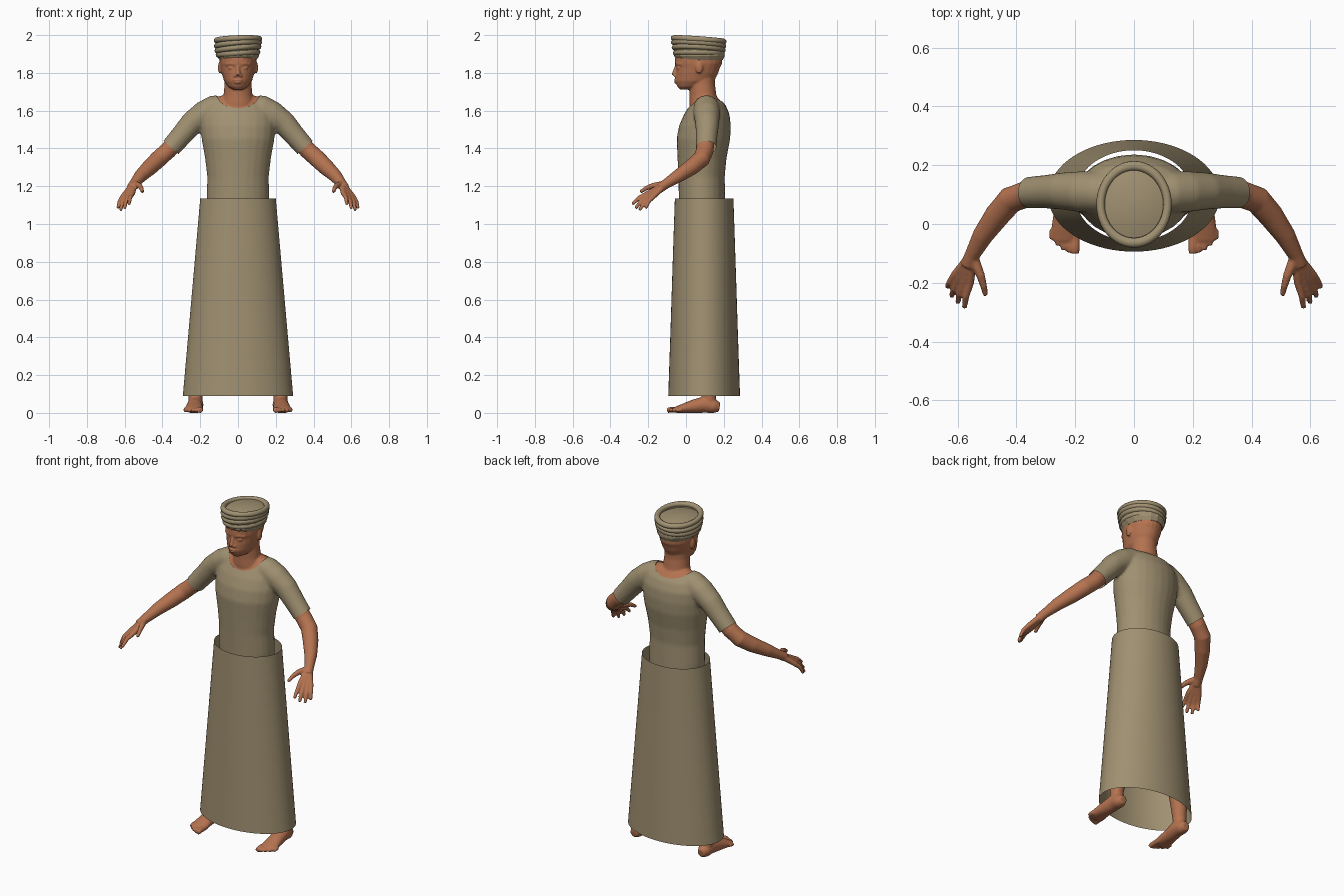
import bpy, bmesh
from math import sin, cos, pi, radians
from mathutils import Vector, Matrix

if "Cube" in bpy.data.objects:
    bpy.data.objects.remove(bpy.data.objects["Cube"])


def material(name, rgb):
    m = bpy.data.materials.new(name)
    m.use_nodes = True
    m.diffuse_color = (*rgb, 1)
    bsdf = m.node_tree.nodes["Principled BSDF"]
    bsdf.inputs["Base Color"].default_value = (*rgb, 1)
    bsdf.inputs["Roughness"].default_value = 0.8
    return m


cloth = material("beige cloth", (0.35, 0.28, 0.165))
skin = material("brown skin", (0.46, 0.17, 0.08))


def tube(bm, rows, side=1, level=False, sides=24, cap=True):
    """Loft ellipses along rows of (x, y, z, radius, flatness)."""
    centres = [Vector((r[0] * side, r[1], r[2])) for r in rows]
    rings = []
    for i, row in enumerate(rows):
        t = (centres[min(i + 1, len(rows) - 1)] - centres[max(i - 1, 0)]).normalized()
        if level:
            t = Vector((0, 0, 1))
        ref = Vector((0, 1, 0)) if abs(t.z) > 0.9 else Vector((0, 0, 1))
        u = t.cross(ref).normalized()
        v = u.cross(t)
        flat = row[4] if len(row) > 4 else 1
        rings.append([bm.verts.new(centres[i] + row[3] * (u * cos(a) + v * sin(a) * flat))
                      for a in (2 * pi * k / sides for k in range(sides))])
    for a, b in zip(rings, rings[1:]):
        for k in range(sides):
            n = (k + 1) % sides
            bm.faces.new((a[k], a[n], b[n], b[k]))
    if cap:
        bm.faces.new(rings[0][::-1])
        bm.faces.new(rings[-1])


def stack(bm, rows, grow=0, **kw):
    """Loft level ellipses from rows of (z, centre y, half width, half depth)."""
    tube(bm, [(0, cy, z, rx + grow, (ry + grow) / (rx + grow)) for z, cy, rx, ry in rows],
         level=True, **kw)


def ball(bm, centre, size):
    bmesh.ops.create_uvsphere(bm, u_segments=16, v_segments=10, radius=1,
                              matrix=Matrix.Translation(centre) @ Matrix.Diagonal((*size, 1)))


def finish(name, bm, mat, angle=40):
    bmesh.ops.recalc_face_normals(bm, faces=bm.faces)
    mesh = bpy.data.meshes.new(name)
    bm.to_mesh(mesh)
    bm.free()
    mesh.materials.append(mat)
    ob = bpy.data.objects.new(name, mesh)
    bpy.context.collection.objects.link(ob)
    smooth(ob, angle)
    return ob


def smooth(ob, angle=40):
    bpy.ops.object.select_all(action='DESELECT')
    ob.select_set(True)
    bpy.context.view_layer.objects.active = ob
    bpy.ops.object.shade_smooth_by_angle(angle=radians(angle))


def bake(ob, mat):
    """Apply the modifiers."""
    graph = bpy.context.evaluated_depsgraph_get()
    mesh = bpy.data.meshes.new_from_object(ob.evaluated_get(graph))
    ob.modifiers.clear()
    ob.data = mesh
    mesh.materials.clear()
    mesh.materials.append(mat)


def blend(ob, mat, voxel, repeat=4):
    """Fuse overlapping pieces into one soft surface."""
    m = ob.modifiers.new("fuse", 'REMESH')
    m.mode = 'VOXEL'
    m.voxel_size = voxel
    s = ob.modifiers.new("soften", 'SMOOTH')
    s.factor, s.iterations = 0.5, repeat
    bake(ob, mat)
    for v in ob.data.vertices:
        v.co.z = max(v.co.z, 0)
    smooth(ob, 60)


torso = [(0.95, 0.09, 0.15, 0.12), (1.13, 0.085, 0.163, 0.12), (1.25, 0.082, 0.16, 0.12),
         (1.35, 0.085, 0.172, 0.127), (1.45, 0.092, 0.19, 0.139), (1.52, 0.1, 0.195, 0.134),
         (1.58, 0.11, 0.19, 0.118), (1.63, 0.115, 0.165, 0.092), (1.665, 0.11, 0.125, 0.066),
         (1.685, 0.105, 0.08, 0.045)]
sleeve = [(0.07, 0.108, 1.625, 0.062), (0.125, 0.108, 1.612, 0.07), (0.18, 0.11, 1.582, 0.07),
          (0.245, 0.112, 1.533, 0.063), (0.3, 0.11, 1.468, 0.057), (0.355, 0.107, 1.405, 0.054),
          (0.38, 0.106, 1.377, 0.054)]

# Shirt with short sleeves
bm = bmesh.new()
stack(bm, torso, 0.003)
for s in (1, -1):
    tube(bm, sleeve, s)
shirt = finish("shirt", bm, cloth)
blend(shirt, cloth, 0.009, 6)

# Scooped neckline
bm = bmesh.new()
stack(bm, [(1.56, 0.103, 0.116, 0.092), (1.8, 0.103, 0.116, 0.092)], sides=64)
cutter = finish("neckline_cutter", bm, cloth)
cutter.hide_render = True
cut = shirt.modifiers.new("neckline", 'BOOLEAN')
cut.operation, cut.solver, cut.object = 'DIFFERENCE', 'EXACT', cutter
bake(shirt, cloth)
bpy.data.objects.remove(cutter)

# Straight sleeve cuffs
bm = bmesh.new()
bm.from_mesh(shirt.data)
for s in (1, -1):
    faces = [f for f in bm.faces if f.calc_center_median().x * s > 0.25]
    geom = set(faces) | {e for f in faces for e in f.edges} | {v for f in faces for v in f.verts}
    bmesh.ops.bisect_plane(bm, geom=list(geom), plane_co=(0.355 * s, 0.107, 1.405),
                           plane_no=(0.66 * s, 0, -0.75), clear_outer=True)
bm.to_mesh(shirt.data)
bm.free()
smooth(shirt, 50)

# Head, neck and upper chest
bm = bmesh.new()
stack(bm, torso[4:], -0.005)
for s in (1, -1):
    tube(bm, [(x, y, z, r - 0.007) for x, y, z, r in sleeve[:4]], s)
stack(bm, [(1.5, 0.105, 0.1, 0.08), (1.64, 0.1, 0.09, 0.082), (1.68, 0.09, 0.077, 0.071),
           (1.74, 0.085, 0.071, 0.068), (1.8, 0.085, 0.07, 0.07)])
stack(bm, [(1.712, -0.002, 0.026, 0.03), (1.727, 0.02, 0.052, 0.066), (1.757, 0.046, 0.074, 0.103),
           (1.8, 0.058, 0.087, 0.113), (1.828, 0.064, 0.093, 0.116), (1.85, 0.066, 0.097, 0.125),
           (1.88, 0.067, 0.098, 0.125), (1.93, 0.068, 0.09, 0.11)])
tube(bm, [(0, -0.048, 1.84, 0.009), (0, -0.058, 1.81, 0.011), (0, -0.064, 1.787, 0.013)])
ball(bm, (0, -0.052, 1.762), (0.025, 0.012, 0.006))
ball(bm, (0, -0.05, 1.749), (0.022, 0.013, 0.006))
for s in (1, -1):
    ball(bm, (0.013 * s, -0.054, 1.785), (0.01, 0.012, 0.009))
    ball(bm, (0.036 * s, -0.034, 1.826), (0.017, 0.015, 0.009))
    tube(bm, [(0.012, -0.05, 1.845, 0.008), (0.036, -0.045, 1.85, 0.008),
              (0.062, -0.026, 1.845, 0.007)], s)
    ball(bm, (0.096 * s, 0.07, 1.828), (0.01, 0.02, 0.033))
blend(finish("head_and_neck", bm, skin), skin, 0.005, 3)

# Arms with hands
forearm = [(0.2, 0.11, 1.56, 0.045), (0.3, 0.108, 1.468, 0.047), (0.37, 0.1, 1.39, 0.046),
           (0.42, 0.082, 1.345, 0.046), (0.465, 0.03, 1.302, 0.043), (0.515, -0.04, 1.255, 0.035),
           (0.55, -0.105, 1.213, 0.026), (0.565, -0.14, 1.19, 0.026)]
fingers = [((0.558, -0.2, 1.163), (0.577, -0.285, 1.105)),
           ((0.578, -0.197, 1.152), (0.6, -0.268, 1.083)),
           ((0.596, -0.186, 1.146), (0.621, -0.246, 1.073)),
           ((0.609, -0.172, 1.146), (0.636, -0.214, 1.083))]
for side, s in (("left", 1), ("right", -1)):
    bm = bmesh.new()
    tube(bm, forearm, s)
    for k, (knuckle, tip) in enumerate(fingers):
        wrist = Vector(forearm[6][:3]).lerp(Vector(knuckle), 0.2)
        middle = Vector(knuckle).lerp(Vector(tip), 0.5) + Vector((0.004, -0.004, 0.006))
        tube(bm, [(*wrist, 0.018), (*knuckle, 0.014), (*middle, 0.0115), (*tip, 0.009)], s, sides=12)
    tube(bm, [(0.548, -0.115, 1.21, 0.02), (0.522, -0.175, 1.203, 0.015),
              (0.512, -0.21, 1.19, 0.012), (0.505, -0.242, 1.17, 0.009)], s, sides=12)
    blend(finish(side + "_arm", bm, skin), skin, 0.005, 3)

# Legs with feet
leg = [(0.225, 0.125, 0.04, 0.036), (0.225, 0.12, 0.1, 0.038), (0.215, 0.125, 0.2, 0.048),
       (0.195, 0.125, 0.36, 0.062), (0.17, 0.1, 0.52, 0.06), (0.13, 0.09, 0.8, 0.075),
       (0.09, 0.09, 1.05, 0.08)]
foot = [(0.225, 0.178, 0.03, 0.022, 1.1), (0.225, 0.15, 0.035, 0.037), (0.225, 0.1, 0.045, 0.042, 1.05),
        (0.23, 0.04, 0.034, 0.043, 0.85), (0.233, -0.02, 0.022, 0.049, 0.5),
        (0.232, -0.055, 0.016, 0.047, 0.35)]
for side, s in (("left", 1), ("right", -1)):
    bm = bmesh.new()
    tube(bm, leg, s)
    tube(bm, foot, s)
    for k in range(5):
        x, tip, r = 0.2 + 0.0195 * k, -0.1 + 0.003 * k * k, 0.0155 if k == 0 else 0.011
        tube(bm, [(x, -0.02, 0.018, r), (x, tip + 0.02, 0.017, r), (x, tip, 0.012, r * 0.9)],
             s, sides=12)
    blend(finish(side + "_leg", bm, skin), skin, 0.0055, 3)

# Long open skirt
bm = bmesh.new()
stack(bm, [(0.09, 0.096, 0.292, 0.19), (0.44, 0.096, 0.261, 0.178), (0.78, 0.096, 0.231, 0.167),
           (1.135, 0.096, 0.2, 0.155)], sides=72, cap=False)
finish("skirt", bm, cloth)

# Head wrap: faceted cap and wound coils
bm = bmesh.new()
stack(bm, [(1.868, 0.073, 0.098, 0.122), (1.89, 0.071, 0.112, 0.134), (1.965, 0.069, 0.116, 0.136),
           (1.975, 0.069, 0.085, 0.1), (1.984, 0.069, 0.045, 0.052), (1.986, 0.069, 0.004, 0.005)],
      sides=16)
finish("wrap_cap", bm, cloth, 15)
coils = [(1.975, 0.114, -4, -2), (1.952, 0.113, -4, -5), (1.928, 0.11, -3, -6), (1.903, 0.104, -1, -4)]
for k, (z, r, pitch, roll) in enumerate(coils):
    bpy.ops.mesh.primitive_torus_add(major_segments=48, minor_segments=12, major_radius=r,
                                     minor_radius=0.0145, location=(0, 0.067, z),
                                     rotation=(radians(pitch), radians(roll), 0))
    coil = bpy.context.object
    coil.name = f"wrap_coil_{k + 1}"
    coil.scale = (1, 1.15, 1.05)
    coil.data.materials.append(cloth)
    smooth(coil, 60)
